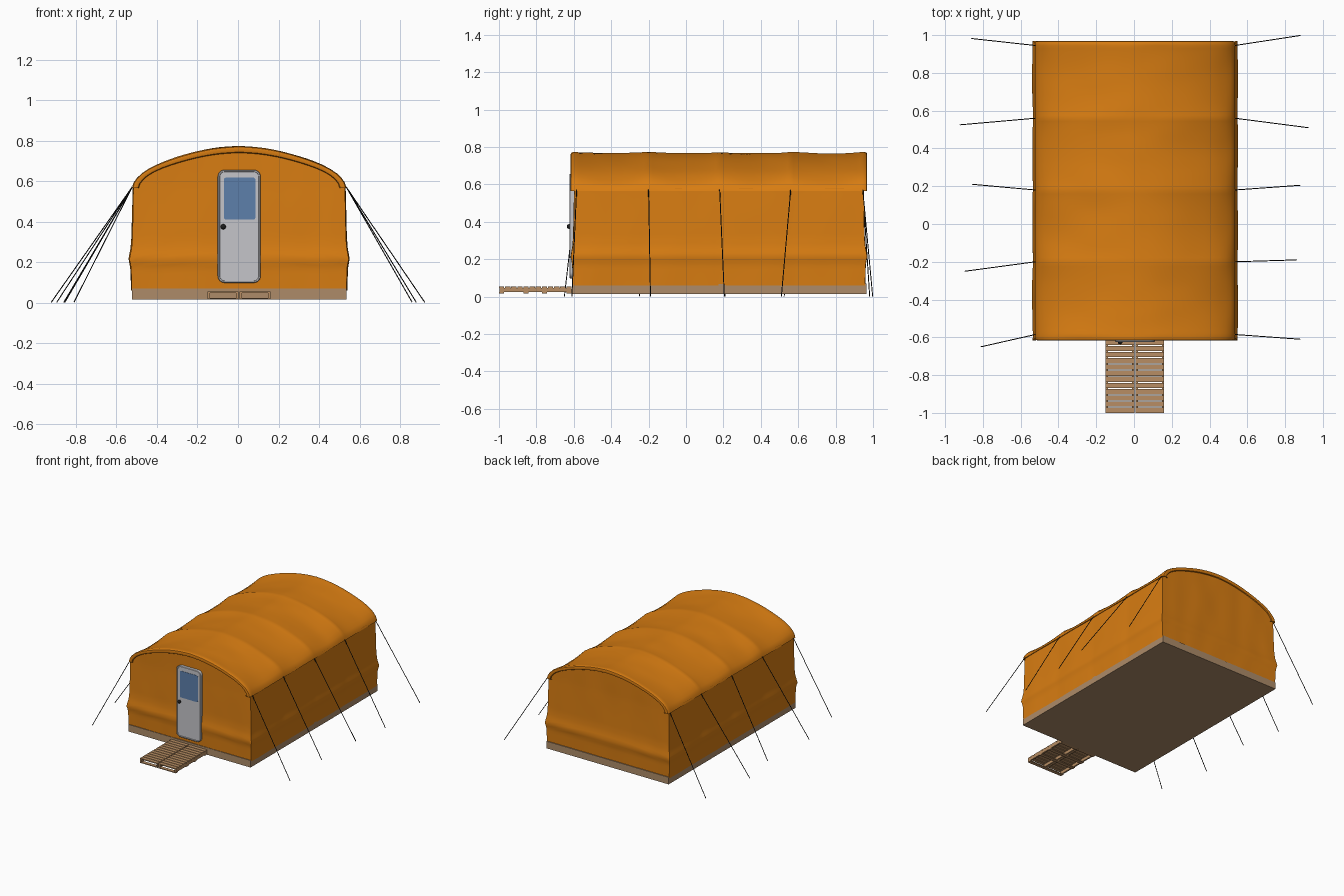
import bpy, bmesh, math
from mathutils import Vector, noise

if "Cube" in bpy.data.objects:
    bpy.data.objects.remove(bpy.data.objects["Cube"])

CX, CY = 0.006, 0.176            # centre of the tent body
RIBS = [-0.585, -0.2, 0.18, 0.56, 0.945]


def material(name, *rgb):
    m = bpy.data.materials.new(name)
    m.diffuse_color = (*rgb, 1)
    m.use_nodes = True
    m.node_tree.nodes["Principled BSDF"].inputs["Base Color"].default_value = m.diffuse_color
    return m


ORANGE = material("orange canvas", 0.69, 0.205, 0.006)
BASE = material("base wood", 0.42, 0.26, 0.14)
WOOD = material("plank wood", 0.48, 0.27, 0.125)
GREY = material("door grey", 0.56, 0.56, 0.59)
BLUE = material("window blue", 0.11, 0.215, 0.41)
BLACK = material("black", 0.012, 0.012, 0.012)


def make(name, bm, mat, smooth=True):
    bmesh.ops.recalc_face_normals(bm, faces=bm.faces)
    me = bpy.data.meshes.new(name)
    bm.to_mesh(me)
    bm.free()
    me.materials.append(mat)
    ob = bpy.data.objects.new(name, me)
    bpy.context.collection.objects.link(ob)
    if smooth:
        bpy.ops.object.select_all(action='DESELECT')
        ob.select_set(True)
        bpy.context.view_layer.objects.active = ob
        bpy.ops.object.shade_smooth_by_angle(angle=math.radians(40))
    return ob


def add_box(bm, x0, x1, y0, y1, z0, z1):
    vs = bmesh.ops.create_cube(bm, size=1)["verts"]
    for v in vs:
        v.co = Vector(((x0 + x1) / 2 + v.co.x * (x1 - x0),
                       (y0 + y1) / 2 + v.co.y * (y1 - y0),
                       (z0 + z1) / 2 + v.co.z * (z1 - z0)))


def loft(bm, rows, closed):
    grid = [[bm.verts.new(p) for p in r] for r in rows]
    n = len(rows[0])
    for a, b in zip(grid, grid[1:]):
        for i in range(n if closed else n - 1):
            j = (i + 1) % n
            bm.faces.new((a[i], a[j], b[j], b[i]))
    return grid


def interp(table, x):
    for (a, fa), (b, fb) in zip(table, table[1:]):
        if x <= b:
            return fa + (fb - fa) * max(0, (x - a) / (b - a))
    return table[-1][1]


# half arch: distance from centre -> height
ARCH = [(0, .774), (.1, .768), (.2, .75), (.3, .722), (.4, .686), (.45, .664),
        (.49, .638), (.51, .615), (.522, .592), (.53, .566)]
BULGE = [(.05, .008), (.17, .011), (.195, .015), (.21, .02), (.235, .016),
         (.27, .009), (.32, .005), (.57, 0)]


def sag(y):
    """0 on a rib, 1 in the middle between two ribs"""
    for a, b in zip(RIBS, RIBS[1:]):
        if a <= y <= b:
            return math.sin(math.pi * (y - a) / (b - a)) ** 0.8
    return 0


# canvas walls: rectangular outline lofted upward, gables follow the arch
HX, HY = 0.522, 0.773
N, M = 40, 64
out = [(-1 + 2 * i / N, -1) for i in range(N)] + [(1, -1 + 2 * i / M) for i in range(M)]
out += [(-x, -y) for x, y in out]
rows = []
for k in range(31):
    row = []
    for u, v in out:
        top = interp(ARCH, abs(u) * 0.528) - 0.008 if abs(v) == 1 else 0.58
        z = 0.06 + (min(top, 0.764) - 0.06) * k / 30
        e = interp(BULGE, z)
        w = 0.004 * sag(CY + v * HY) * (1 - abs(z - .3) * 1.5)
        e += 0.003 * noise.noise(Vector((u * 4, v * 5, z * 3)))
        row.append((CX + u * (HX + e + w), CY + v * (HY + e), z))
    rows.append(row)
bm = bmesh.new()
loft(bm, rows, True)
make("canvas_walls", bm, ORANGE)

# canvas roof: arch lofted along the length, sagging between ribs, lipped ends
half = [(.518, .566)] + ARCH[::-1]
fine = []
for (xa, za), (xb, zb) in zip(half, half[1:]):
    s = 3 if abs(xb - xa) > 0.05 else 1
    fine += [(xa + (xb - xa) * i / s, za + (zb - za) * i / s) for i in range(s)]
for _ in range(2):                       # soften the polyline
    fine = fine[:3] + [((fine[i - 1][0] + 2 * fine[i][0] + fine[i + 1][0]) / 4,
                        (fine[i - 1][1] + 2 * fine[i][1] + fine[i + 1][1]) / 4)
                       for i in range(3, len(fine) - 1)] + fine[-1:]
prof = [(-x, z) for x, z in fine] + [(0, .774)] + fine[::-1]
front = [(-.606, .034), (-.613, .03), (-.617, .014), (-.614, .005), (-.605, .001)]
stations = front + [(-.595 + 1.54 * i / 96, 0) for i in range(97)]
stations += [(2 * CY - y, d) for y, d in front[::-1]]
rows = []
for y, d in stations:
    row = []
    for x, z in prof:
        h = max(0, (z - .57) / .204)
        p = Vector((x * 3, y * 4, z))
        dz = sag(y) * (0.007 + 0.010 * abs(x) / .53) * min(1, h * 3)
        wr = 0.004 * noise.noise(p * 1.6) * min(1, h * 3) if d == 0 else 0
        row.append((CX + x * (1 - d / .53) * (1 - 0.006 * sag(y) * h),
                    y, .566 + (z - .566) * (1 - d / .208) - dz + wr))
    rows.append(row)
bm = bmesh.new()
loft(bm, rows, False)
make("canvas_roof", bm, ORANGE)

# wooden floor base
bm = bmesh.new()
add_box(bm, CX - .53, CX + .53, CY - .786, CY + .788, .015, .07)
make("floor_base", bm, BASE, False)


# door
def rounded(x0, x1, z0, z1, r, y):
    pts = []
    for cx, cz, a0 in ((x1 - r, z1 - r, 0), (x0 + r, z1 - r, 90),
                       (x0 + r, z0 + r, 180), (x1 - r, z0 + r, 270)):
        for i in range(7):
            a = math.radians(a0 + 15 * i)
            pts.append((cx + r * math.cos(a), y, cz + r * math.sin(a)))
    return pts


def plate(name, mat, x0, x1, z0, z1, r, back, face):
    bm = bmesh.new()
    g = loft(bm, [rounded(x0, x1, z0, z1, r, back), rounded(x0, x1, z0, z1, r, face)], True)
    bm.faces.new(g[1])
    bm.faces.new(g[0])
    make(name, bm, mat)


D = (-.1, .112, .098, .656)
bm = bmesh.new()
loft(bm, [rounded(D[0] + g, D[1] - g, D[2] + g, D[3] - g, .034 - g, y)
          for g, y in ((0, -.6), (0, -.621), (.003, -.624), (.009, -.624), (.011, -.617))], True)
make("door_frame", bm, GREY)
plate("door_leaf", GREY, -.094, .106, .104, .65, .028, -.6, -.6195)
plate("door_window", BLUE, -.07, .086, .41, .618, .012, -.615, -.6215)
bm = bmesh.new()
bmesh.ops.create_uvsphere(bm, u_segments=16, v_segments=10, radius=.013)
bmesh.ops.translate(bm, verts=bm.verts, vec=(-.073, -.624, .375))
make("door_knob", bm, BLACK)

# entrance pallet: two columns of slats on runners
bm = bmesh.new()
for x0, x1 in ((-.15, .002), (.008, .16)):
    n, y0, y1 = 12, -1.0, -.612
    p = (y1 - y0 + .005) / n
    for i in range(n):
        add_box(bm, x0, x1, y0 + i * p, y0 + (i + 1) * p - .005, .047, .055)
    for i in (0, 4, 7, 11):
        add_box(bm, x0, x1, y0 + i * p, y0 + (i + 1) * p - .005, .018, .024)
    for x in (x0, x1 - .012):
        add_box(bm, x, x + .012, y0 + .002, y1, .024, .047)
make("entrance_pallet", bm, WOOD, False)

# guy ropes: ground ends for each rib
RIGHT = [(.88, -.61), (.86, -.19), (.88, .205), (.922, .51), (.88, .998)]
LEFT = [(-.81, -.65), (-.895, -.25), (-.855, .21), (-.922, .525), (-.86, .982)]
for side, ends in ((1, RIGHT), (-1, LEFT)):
    for i, (ex, ey) in enumerate(ends):
        a = Vector((CX + side * .528, RIBS[i], .572))
        b = Vector((ex, ey, .002))
        bm = bmesh.new()
        bmesh.ops.create_cone(bm, cap_ends=True, segments=8, radius1=.0025,
                              radius2=.0025, depth=(b - a).length)
        rot = (b - a).to_track_quat('Z', 'Y').to_matrix().to_4x4()
        bmesh.ops.transform(bm, verts=bm.verts, matrix=rot)
        bmesh.ops.translate(bm, verts=bm.verts, vec=(a + b) / 2)
        make(f"guy_rope_{'right' if side > 0 else 'left'}_{i + 1}", bm, BLACK)
